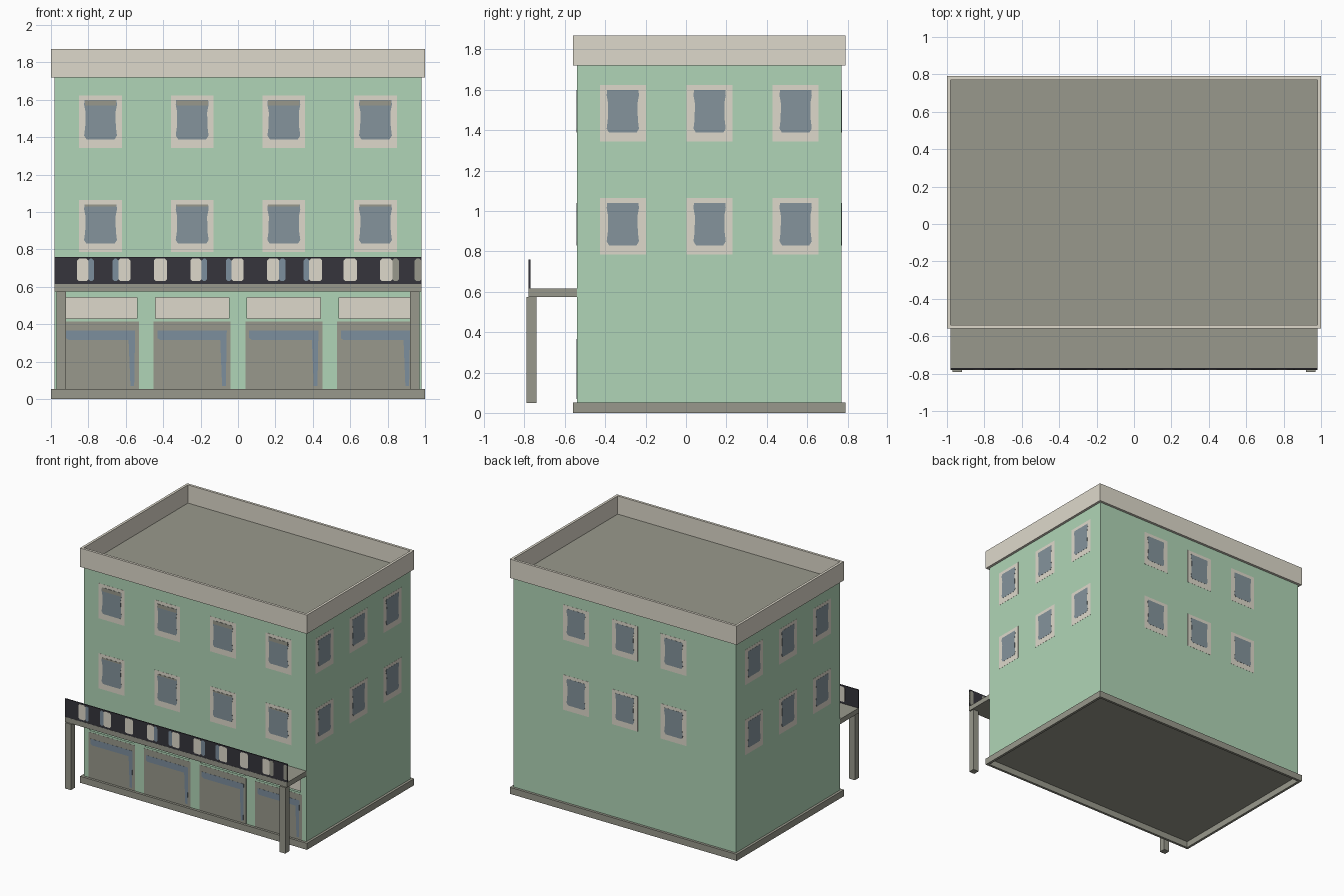
import bpy, bmesh
from mathutils import Vector

if "Cube" in bpy.data.objects:
    bpy.data.objects.remove(bpy.data.objects["Cube"])


def lin(c):
    c /= 255
    return c / 12.92 if c <= 0.04045 else ((c + 0.055) / 1.055) ** 2.4


def material(name, r, g, b):
    m = bpy.data.materials.new(name)
    m.diffuse_color = (lin(r), lin(g), lin(b), 1)
    m.use_nodes = True
    m.node_tree.nodes["Principled BSDF"].inputs["Base Color"].default_value = m.diffuse_color
    return m


GREEN = material("green wall", 176, 213, 183)
STONE = material("grey stone", 153, 153, 140)
CREAM = material("cream trim", 222, 217, 203)
GLASS = material("window glass", 133, 148, 156)
BLUE = material("blue reflection", 124, 142, 157)
DARK = material("dark railing", 54, 53, 60)


def finish(name, bm, mat):
    bmesh.ops.recalc_face_normals(bm, faces=bm.faces)
    me = bpy.data.meshes.new(name)
    bm.to_mesh(me)
    bm.free()
    me.materials.append(mat)
    ob = bpy.data.objects.new(name, me)
    bpy.context.collection.objects.link(ob)
    return ob


def prism(name, pts, vec, mat):
    """Extrude a flat outline along a vector."""
    bm = bmesh.new()
    f = bm.faces.new([bm.verts.new(p) for p in pts])
    ext = bmesh.ops.extrude_face_region(bm, geom=[f], use_keep_orig=True)
    bmesh.ops.translate(bm, vec=vec, verts=[v for v in ext["geom"] if isinstance(v, bmesh.types.BMVert)])
    return finish(name, bm, mat)


def box(name, x0, x1, y0, y1, z0, z1, mat):
    pts = [(x0, y0, z0), (x1, y0, z0), (x1, y1, z0), (x0, y1, z0)]
    return prism(name, pts, Vector((0, 0, z1 - z0)), mat)


# Walls: origin on the wall, direction along it, outward normal
FRONT = (Vector((0, -0.54, 0)), Vector((1, 0, 0)), Vector((0, -1, 0)))
BACK = (Vector((0, 0.77, 0)), Vector((1, 0, 0)), Vector((0, 1, 0)))
RIGHT = (Vector((0.98, 0, 0)), Vector((0, 1, 0)), Vector((1, 0, 0)))
LEFT = (Vector((-0.98, 0, 0)), Vector((0, 1, 0)), Vector((-1, 0, 0)))
BAYS = (-0.735, -0.245, 0.245, 0.735)


def plate(name, wall, outline, thick, mat):
    o, u, n = wall
    return prism(name, [o + u * a + Vector((0, 0, b)) for a, b in outline], n * thick, mat)


def rect(a0, a1, b0, b1):
    return [(a0, b0), (a1, b0), (a1, b1), (a0, b1)]


# Body: green walls, grey roof and underside
body = box("building_body", -0.98, 0.98, -0.54, 0.77, 0.05, 1.725, GREEN)
body.data.materials.append(STONE)
for p in body.data.polygons:
    p.material_index = int(abs(p.normal.z) > 0.5)


# Plinth and parapet are open rings around the body
def ring(name, z0, z1, mat):
    bm = bmesh.new()
    loops = []
    for inset, z in ((0, z0), (0, z1), (0.02, z1), (0.02, z0)):
        x, y0, y1 = 1 - inset, -0.56 + inset, 0.79 - inset
        loops.append([bm.verts.new(p) for p in ((-x, y0, z), (x, y0, z), (x, y1, z), (-x, y1, z))])
    for k in range(4):
        a, b = loops[k], loops[(k + 1) % 4]
        for i in range(4):
            j = (i + 1) % 4
            bm.faces.new((a[i], a[j], b[j], b[i]))
    finish(name, bm, mat)


ring("plinth", 0, 0.052, STONE)
ring("parapet", 1.72, 1.87, CREAM)


# Windows: cream surround with a slightly pinched pane
def window(name, wall, a, z, hw, strip):
    plate(name + "_frame", wall, rect(a - 0.114, a + 0.114, z - 0.14, z + 0.14), 0.001, CREAM)
    c = z + 0.01
    side = [(hw, -0.085), (hw * 0.93, -0.04), (hw * 0.91, 0.04), (hw, 0.08), (hw * 0.97, 0.105)]
    half = [(hw * 0.85, -0.105)] + side
    pane = [(a + p, c + q) for p, q in half] + [(a - p, c + q) for p, q in reversed(half)]
    plate(name + "_pane", wall, pane, 0.002, GLASS)
    if strip:
        plate(name + "_blind", wall, rect(a - hw * 0.95, a + hw * 0.95, c + 0.105 - strip, c + 0.104), 0.003, STONE)


for row, z in enumerate((0.925, 1.483)):
    for a in BAYS:
        window("front_window", FRONT, a, z, 0.088, (0.012, 0.03)[row])
    for a in (-0.43, 0, 0.43):
        window("back_window", BACK, a, z, 0.082, 0)
    for a in (-0.313, 0.117, 0.543):
        window("right_window", RIGHT, a, z, 0.08, 0)
        window("left_window", LEFT, a, z, 0.08, 0)

# Shop fronts with reflections, and sign boards set into the wall
for a in BAYS:
    plate("shop_front", FRONT, rect(a - 0.206, a + 0.206, 0.05, 0.415), 0.001, STONE)
    plate("shop_reflection", FRONT,
          [(a - 0.185, 0.325), (a - 0.17, 0.315), (a + 0.15, 0.315), (a + 0.16, 0.07), (a + 0.18, 0.07),
           (a + 0.185, 0.365), (a - 0.185, 0.365)], 0.002, BLUE)
    cutter = box("sign_recess_cutter", a - 0.196, a + 0.196, -0.6, -0.515, 0.43, 0.543, GREEN)
    cutter.hide_render = True
    cutter.hide_viewport = True
    mod = body.modifiers.new("sign_recess", 'BOOLEAN')
    mod.operation = 'DIFFERENCE'
    mod.object = cutter
    box("shop_sign_board", a - 0.196, a + 0.196, -0.52, -0.515, 0.43, 0.543, CREAM)

# Balcony on two posts
box("balcony_slab", -0.98, 0.98, -0.78, -0.54, 0.575, 0.615, STONE)
for s in (-1, 1):
    box("balcony_post", min(s * 0.97, s * 0.92), max(s * 0.97, s * 0.92), -0.79, -0.74, 0.05, 0.575, STONE)
box("balcony_railing", -0.98, 0.98, -0.779, -0.771, 0.615, 0.76, DARK)

# Railing panels with clipped corners, shown on both faces
cream_panels = [(-0.86, -0.80), (-0.64, -0.575), (-0.45, -0.38), (-0.255, -0.195), (-0.035, 0.03),
                (0.155, 0.22), (0.38, 0.45), (0.565, 0.635), (0.76, 0.825)]
blue_panels = [(-0.80, -0.77), (-0.67, -0.64), (-0.195, -0.165), (-0.065, -0.035), (0.22, 0.255), (0.35, 0.38)]
grey_panels = [(0.825, 0.86), (0.945, 0.98)]
for panels, mat in ((cream_panels, CREAM), (blue_panels, BLUE), (grey_panels, STONE)):
    for x0, x1 in panels:
        c = 0.01
        shape = [(x0 + c, 0.63), (x1 - c, 0.63), (x1, 0.64), (x1, 0.74), (x1 - c, 0.75),
                 (x0 + c, 0.75), (x0, 0.74), (x0, 0.64)]
        prism("railing_panel", [(x, -0.780, z) for x, z in shape], Vector((0, 0.010, 0)), mat)
